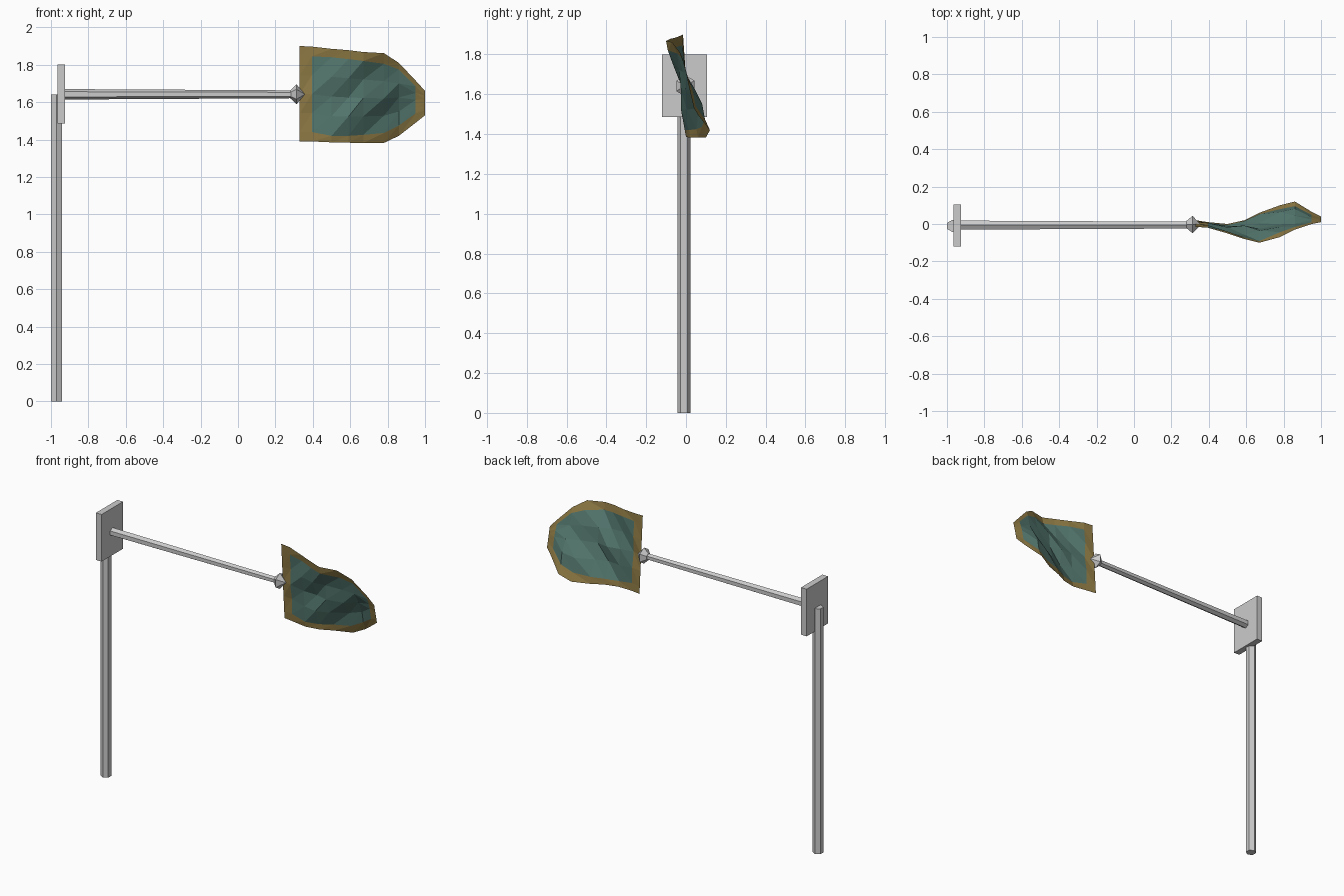
import bpy, math
from mathutils import Vector

if "Cube" in bpy.data.objects:
    bpy.data.objects.remove(bpy.data.objects["Cube"])


def make_object(name, verts, faces):
    mesh = bpy.data.meshes.new(name)
    mesh.from_pydata(verts, [], faces)
    mesh.update()
    obj = bpy.data.objects.new(name, mesh)
    bpy.context.collection.objects.link(obj)
    return obj


def hex_rod(name, start, axis, rings, turn=0.0):
    """Six-sided solid along axis 'x' or 'z'; rings = (distance, radius)."""
    verts, faces, n = [], [], 6
    for d, r in rings:
        for i in range(n):
            a = turn + math.tau * i / n
            u, v = r * math.cos(a), r * math.sin(a)
            offset = Vector((u, v, d)) if axis == 'z' else Vector((d, u, v))
            verts.append(Vector(start) + offset)
    for k in range(len(rings) - 1):
        for i in range(n):
            j = (i + 1) % n
            faces.append((k*n + i, k*n + j, (k+1)*n + j, (k+1)*n + i))
    faces.append(tuple(reversed(range(n))))
    faces.append(tuple(range((len(rings)-1)*n, len(rings)*n)))
    return make_object(name, verts, faces)


def material(name, color):
    mat = bpy.data.materials.new(name)
    mat.diffuse_color = color
    mat.use_nodes = True
    mat.node_tree.nodes["Principled BSDF"].inputs["Base Color"].default_value = mat.diffuse_color
    return mat


# Upright post, arm and pointed arm tip
hex_rod("upright_post", (-0.97, -0.01, 0), 'z', [(0, 0.033), (1.64, 0.033)], math.pi/2)
hex_rod("arm", (-0.955, -0.006, 1.642), 'x', [(0, 0.028), (1.26, 0.021)], math.pi/2)
hex_rod("arm_tip", (0.28, -0.003, 1.642), 'x',
        [(0, 0.022), (0.033, 0.053), (0.076, 0.002)], math.pi/2)

# Mounting plate
bpy.ops.mesh.primitive_cube_add(size=1, location=(-0.945, -0.008, 1.643))
plate = bpy.context.object
plate.name = "mounting_plate"
plate.scale = (0.042, 0.226, 0.315)

# Flag columns: x, bottom z, inner bottom z, inner top z, top z, bottom y, top y
columns = [
    (0.33, 1.39, 1.44, 1.845, 1.90, 0.02, -0.015),
    (0.395, 1.39, 1.44, 1.845, 1.897, 0.01, -0.02),
    (0.50, 1.385, 1.42, 1.84, 1.885, 0.00, -0.05),
    (0.59, 1.383, 1.42, 1.83, 1.878, 0.02, -0.08),
    (0.67, 1.382, 1.425, 1.82, 1.868, 0.06, -0.10),
    (0.78, 1.382, 1.435, 1.805, 1.862, 0.10, -0.07),
    (0.86, 1.42, 1.475, 1.775, 1.81, 0.12, -0.03),
    (0.95, 1.49, 1.54, 1.685, 1.715, 0.065, 0.00),
    (1.0, 1.53, 1.555, 1.635, 1.66, 0.04, 0.01),
]
inner_rows = 4
rows = inner_rows + 3
verts = []
for x, z0, z1, z2, z3, yb, yt in columns:
    heights = [z0] + [z1 + (z2 - z1)*i/inner_rows for i in range(inner_rows + 1)] + [z3]
    for z in heights:
        t = (z - z0) / (z3 - z0)
        # diagonal creases that fade out at the hem
        fade = math.sin(math.pi*t) * math.sin(math.pi*(x - 0.33)/0.67)
        crease = 0.024 * fade * math.sin(30*((z - 1.4)*0.8 - (x - 0.33)*0.55))
        verts.append((x, yb + (yt - yb)*t + crease, z))

faces, slots = [], []
for c in range(len(columns) - 1):
    for r in range(rows - 1):
        a, b = c*rows + r, (c+1)*rows + r
        faces += [(a, b, b + 1), (a, b + 1, a + 1)]
        hem = c in (0, len(columns) - 2) or r in (0, rows - 2)
        slots += [1 if hem else 0] * 2

# Flag cloth with gold hem
flag = make_object("flag", verts, faces)
flag.data.materials.append(material("teal_cloth", (0.09, 0.19, 0.16, 1)))
flag.data.materials.append(material("gold_hem", (0.28, 0.20, 0.06, 1)))
for poly, slot in zip(flag.data.polygons, slots):
    poly.material_index = slot
